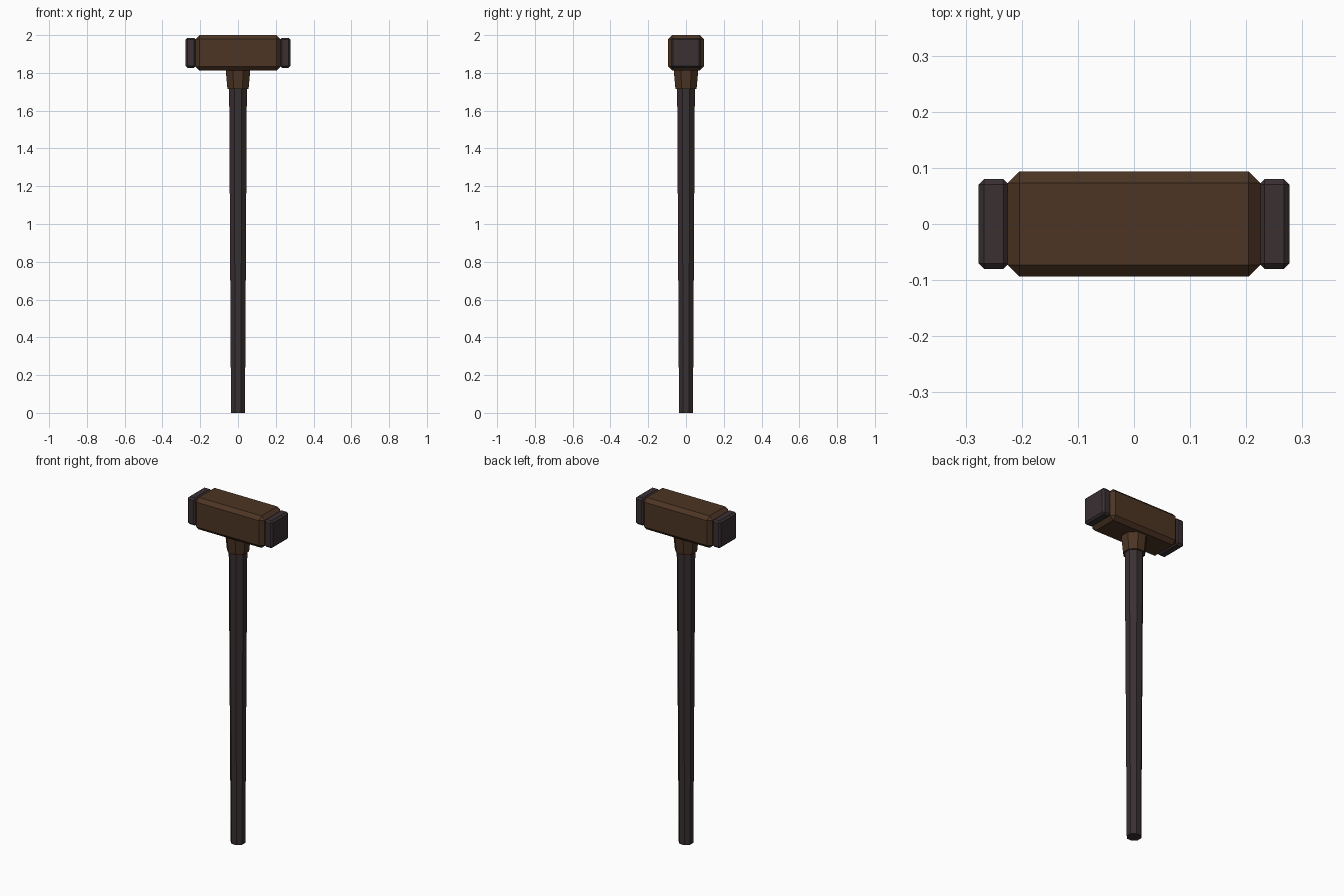
import bpy, bmesh, math
from mathutils import Matrix

if "Cube" in bpy.data.objects:
    bpy.data.objects.remove(bpy.data.objects["Cube"])


def material(name, rgb):
    m = bpy.data.materials.new(name)
    m.diffuse_color = (*rgb, 1.0)
    m.use_nodes = True
    m.node_tree.nodes["Principled BSDF"].inputs["Base Color"].default_value = m.diffuse_color
    return m


brown = material("aged_brown", (0.072, 0.035, 0.017))
iron = material("dark_iron", (0.041, 0.029, 0.031))


def add_object(name, bm, mat):
    bmesh.ops.recalc_face_normals(bm, faces=bm.faces)
    me = bpy.data.meshes.new(name)
    bm.to_mesh(me)
    bm.free()
    me.materials.append(mat)
    ob = bpy.data.objects.new(name, me)
    bpy.context.collection.objects.link(ob)
    return ob


def chamfered_box(name, centre, size, chamfer, mat):
    bm = bmesh.new()
    bmesh.ops.create_cube(bm, size=1, matrix=Matrix.Translation(centre) @ Matrix.Diagonal((*size, 1)))
    bmesh.ops.bevel(bm, geom=bm.edges[:], offset=chamfer, segments=1, profile=0.5, affect='EDGES')
    return add_object(name, bm, mat)


def octagon_shaft(name, z0, z1, flat0, flat1, mat):
    """Tapered eight-sided bar; flat0 / flat1 are centre-to-flat distances."""
    k = 1 / math.cos(math.pi / 8)
    bm = bmesh.new()
    bmesh.ops.create_cone(bm, cap_ends=True, segments=8, radius1=flat0 * k, radius2=flat1 * k, depth=z1 - z0,
                          matrix=Matrix.Translation((0, 0, (z0 + z1) / 2)) @ Matrix.Rotation(math.pi / 8, 4, 'Z'))
    return add_object(name, bm, mat)


# Hammer head and its two striking faces
HEAD_Z = 1.906
chamfered_box("head", (0, 0, HEAD_Z), (0.45, 0.188, 0.188), 0.021, brown)
for side, label in ((-1, "left"), (1, "right")):
    chamfered_box(label + "_striking_face", (side * 0.25, 0, HEAD_Z), (0.054, 0.16, 0.16), 0.01, iron)

# Collar under the head, and the tapered handle
octagon_shaft("collar", 1.715, 1.825, 0.056, 0.066, brown)
octagon_shaft("handle", 0.0, 1.74, 0.037, 0.047, iron)
